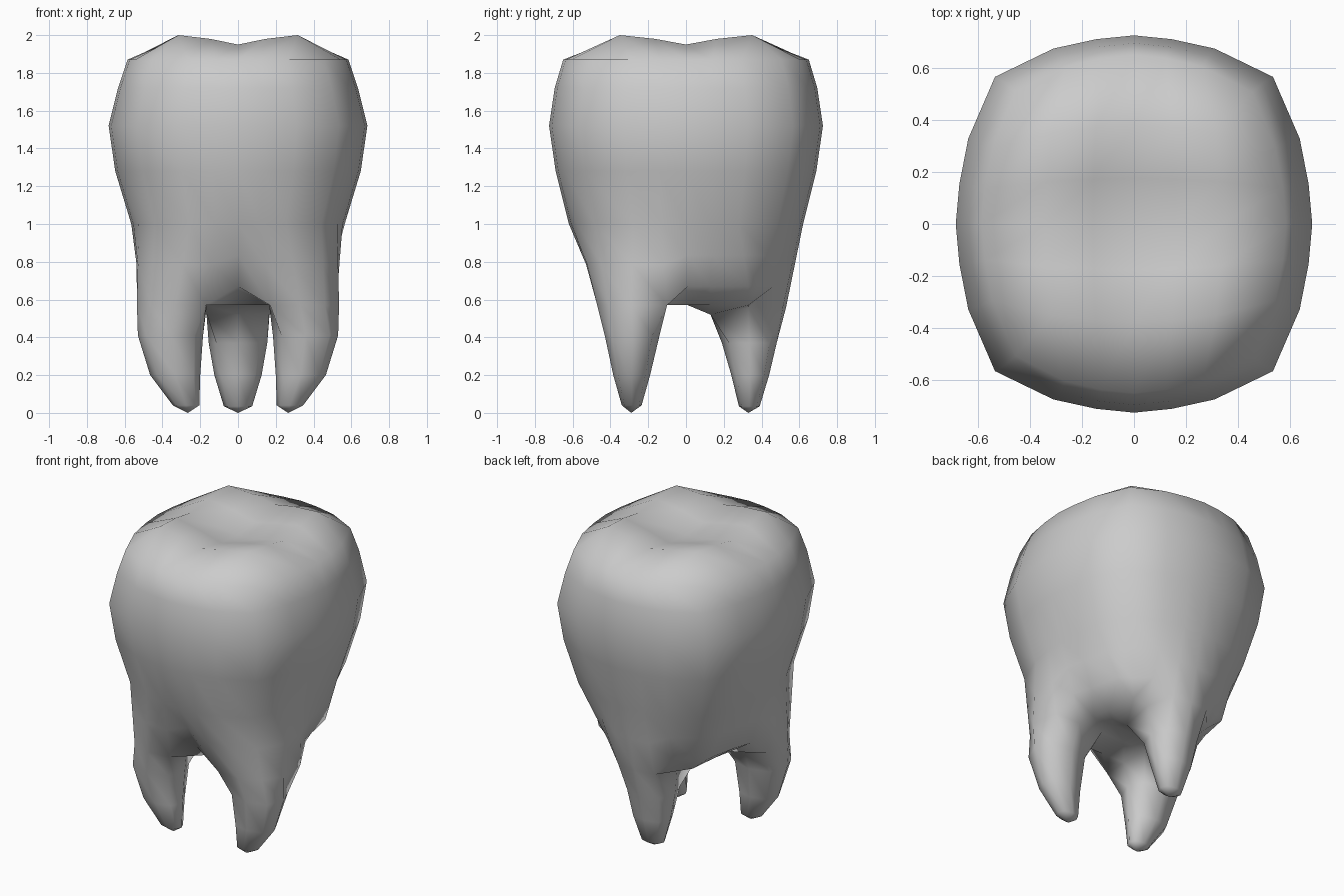
import bpy, bmesh

if "Cube" in bpy.data.objects:
    bpy.data.objects.remove(bpy.data.objects["Cube"])

bm = bmesh.new()
N = range(-3, 4)
W = [0, .27, .58, 1]          # spacing across the crown
B = [1, .98, .93, .78]        # rounding towards the corners


def square(n):
    """Perimeter cells of a square of half-size n, in order."""
    r = range(-n, n)
    return ([(i, -n) for i in r] + [(n, i) for i in r] +
            [(-i, n) for i in r] + [(-n, -i) for i in r])


def crown_xy(u, v, hx, hy):
    x = W[abs(u)] * B[abs(v)] * hx * (1 if u > 0 else -1)
    y = W[abs(v)] * B[abs(u)] * hy * (1 if v > 0 else -1)
    return x, y


def bridge(a, b):
    for i in range(len(a)):
        j = (i + 1) % len(a)
        bm.faces.new((a[i], a[j], b[j], b[i]))


RIM = square(3)

# Chewing surface: four cusps with a cross groove
top = {}
Z = {(0, 0): 1.89, (1, 0): 1.91, (0, 1): 1.91, (1, 1): 1.95, (2, 0): 1.95,
     (0, 2): 1.95, (2, 1): 1.98, (1, 2): 1.98, (2, 2): 2.0}
for u in N:
    for v in N:
        x, y = crown_xy(u, v, .585, .65)
        top[u, v] = bm.verts.new((x, y, Z.get((abs(u), abs(v)), 1.87)))
for u in range(-3, 3):
    for v in range(-3, 3):
        bm.faces.new((top[u, v], top[u + 1, v], top[u + 1, v + 1], top[u, v + 1]))

# Underside grid: wide at the two front roots, narrow at the single back root
ROW_Y = [-.47, -.29, -.10, .01, .13, .33, .53]
ROW_X = {1: [.17, .165, .165, .165, .165, .17, .13],
         2: [.33, .35, .34, .32, .30, .28, .24],
         3: [.46, .535, .52, .48, .44, .40, .33]}


def in_front(u, v):
    return abs(u) >= 1 and v <= -1


def in_back(u, v):
    return abs(u) <= 1 and v >= 1


bottom = {}
for u in N:
    for v in N:
        x = ROW_X[abs(u)][v + 3] * (1 if u > 0 else -1) if u else 0
        y = ROW_Y[v + 3]
        if v == 3:
            y -= .15 * (abs(u) / 3) ** 2
        if v == -3:
            y += [.05, .02, 0, .06][abs(u)]
        z = .57
        if in_back(u, v):
            z = .52 if v == 1 else .56
        elif (abs(u) == 3 or abs(v) == 3) and not in_front(u, v):
            z = .67
        bottom[u, v] = bm.verts.new((x, y, z))
for u in range(-3, 3):
    for v in range(-3, 3):
        cell = [(u, v), (u + 1, v), (u + 1, v + 1), (u, v + 1)]
        if all(in_front(*c) for c in cell) or all(in_back(*c) for c in cell):
            continue
        bm.faces.new([bottom[c] for c in cell])

# Crown wall, blending down into the underside rim
prev = [top[c] for c in RIM]
for z, hx, hy in [(1.72, .635, .695), (1.52, .685, .725), (1.28, .65, .69), (1.0, .565, .62)]:
    ring = [bm.verts.new((*crown_xy(u, v, hx, hy), z)) for u, v in RIM]
    bridge(prev, ring)
    prev = ring
low = [bottom[c] for c in RIM]
mid = [bm.verts.new(a.co.lerp(b.co, .5)) for a, b in zip(prev, low)]
bridge(prev, mid)
bridge(mid, low)


# Roots: eight-sided tapering sections ending in a point
def root(cu, cv, sections, tip):
    cells = square(1)
    prev = [bottom[cu + i, cv + j] for i, j in cells]
    for z, x0, x1, y0, y1 in sections:
        ring = []
        for i, j in cells:
            k = .74 if i and j else 1
            ring.append(bm.verts.new(((x0 + x1) / 2 + i * k * (x1 - x0) / 2,
                                      (y0 + y1) / 2 + j * k * (y1 - y0) / 2, z)))
        bridge(prev, ring)
        prev = ring
    end = bm.verts.new(tip)
    for i in range(8):
        bm.faces.new((prev[i], prev[(i + 1) % 8], end))


root(2, -2, [(.41, .185, .53, -.43, -.14), (.2, .2, .465, -.385, -.19),
             (.04, .205, .345, -.34, -.235)], (.265, -.29, 0))
root(-2, -2, [(.41, -.53, -.185, -.43, -.14), (.2, -.465, -.2, -.385, -.19),
              (.04, -.345, -.205, -.34, -.235)], (-.265, -.29, 0))
root(0, 2, [(.37, -.155, .155, .19, .48), (.2, -.125, .125, .24, .44),
            (.035, -.075, .075, .28, .39)], (0, .33, 0))

bmesh.ops.delete(bm, geom=[v for v in bm.verts if not v.link_faces], context='VERTS')
bmesh.ops.recalc_face_normals(bm, faces=bm.faces)
for f in bm.faces:
    f.smooth = True
mesh = bpy.data.meshes.new("tooth")
bm.to_mesh(mesh)
bm.free()
tooth = bpy.data.objects.new("tooth", mesh)
bpy.context.collection.objects.link(tooth)
